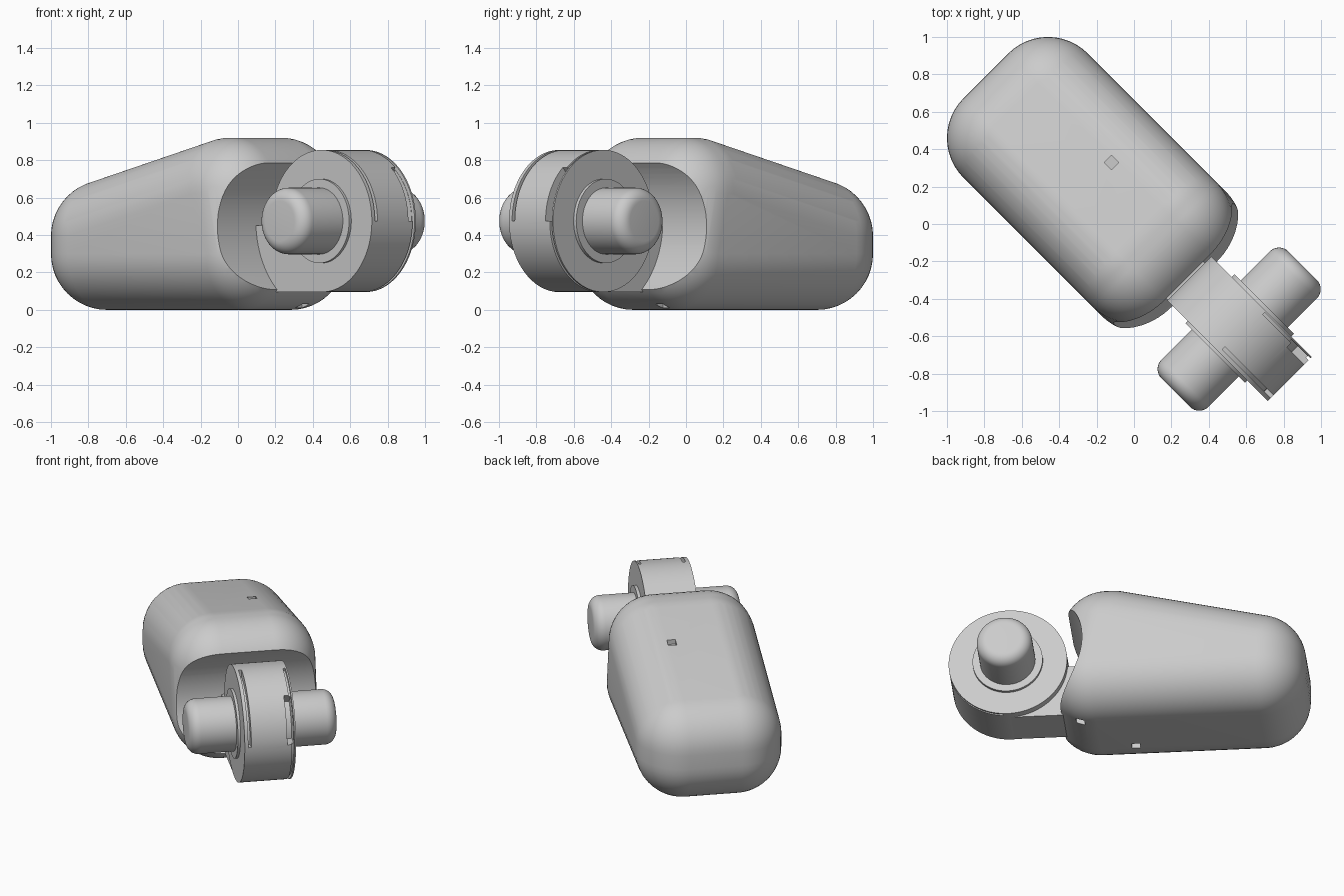
import bpy, bmesh, math
from mathutils import Matrix, Vector

if "Cube" in bpy.data.objects:
    bpy.data.objects.remove(bpy.data.objects["Cube"], do_unlink=True)

TURN = Matrix.Rotation(math.radians(-45), 4, 'Z')   # everything sits diagonally
HUB = Vector((0.795, 0, 0.475))                     # wheel centre before turning

grey = bpy.data.materials.new("plain_grey")
grey.use_nodes = True
grey.diffuse_color = (0.6, 0.6, 0.6, 1)
grey.node_tree.nodes["Principled BSDF"].inputs["Base Color"].default_value = (0.6, 0.6, 0.6, 1)


def make(name, bm):
    """Turn a bmesh into a diagonal object."""
    bmesh.ops.recalc_face_normals(bm, faces=bm.faces)
    bm.transform(TURN)
    mesh = bpy.data.meshes.new(name)
    bm.to_mesh(mesh)
    bm.free()
    mesh.materials.append(grey)
    obj = bpy.data.objects.new(name, mesh)
    bpy.context.collection.objects.link(obj)
    return obj


def activate(obj):
    bpy.ops.object.select_all(action='DESELECT')
    obj.select_set(True)
    bpy.context.view_layer.objects.active = obj


def smooth(obj):
    activate(obj)
    bpy.ops.object.shade_smooth_by_angle(angle=math.radians(30))


def cut(obj, cutters):
    for c in cutters:
        mod = obj.modifiers.new("cut", 'BOOLEAN')
        mod.operation, mod.solver, mod.object = 'DIFFERENCE', 'EXACT', c
        activate(obj)
        bpy.ops.object.modifier_apply(modifier=mod.name)
        bpy.data.objects.remove(c, do_unlink=True)


def slab(name, outline, y0, y1):
    """Extrude an x-z outline across the width."""
    bm = bmesh.new()
    face = bm.faces.new([bm.verts.new((x, y0, z)) for x, z in outline])
    new = bmesh.ops.extrude_face_region(bm, geom=[face])["geom"]
    bmesh.ops.translate(bm, vec=(0, y1 - y0, 0),
                        verts=[g for g in new if isinstance(g, bmesh.types.BMVert)])
    return make(name, bm)


def arc(radius, a0, a1, n):
    return [(HUB.x + radius * math.cos(math.radians(a0 + (a1 - a0) * i / n)),
             HUB.z + radius * math.sin(math.radians(a0 + (a1 - a0) * i / n)))
            for i in range(n + 1)]


def disc(name, radius, y0, y1, n=96):
    return slab(name, arc(radius, 0, 360, n)[:-1], y0, y1)


def groove(inner, a0, a1, y0, y1):
    return slab("groove_cutter", arc(inner, a0, a1, 32) + arc(0.45, a1, a0, 32), y0, y1)


def box(name, centre, size):
    bm = bmesh.new()
    bmesh.ops.create_cube(bm, size=1, matrix=Matrix.Translation(centre) @ Matrix.Diagonal((*size, 1)))
    return make(name, bm)


# Body: hull around equal balls gives one constant corner rounding
bm = bmesh.new()
for x, z in [(-0.82, 0.3), (-0.82, 0.395), (0.11, 0.62), (0.155, 0.62), (0.226, 0.3)]:
    for y in (-0.17, 0.17):
        bmesh.ops.create_uvsphere(bm, u_segments=48, v_segments=24, radius=0.3,
                                  matrix=Matrix.Translation((x, y, z)))
hull = bmesh.ops.convex_hull(bm, input=bm.verts)
bmesh.ops.delete(bm, geom=[v for v in bm.verts if not v.link_faces], context='VERTS')
inner = {g for g in hull["geom_interior"] + hull["geom_unused"]
         if g.is_valid and isinstance(g, bmesh.types.BMVert)}
bmesh.ops.delete(bm, geom=list(inner), context='VERTS')
bmesh.ops.dissolve_limit(bm, angle_limit=0.005, verts=bm.verts, edges=bm.edges)
body = make("body", bm)

# Wheel recess and small square holes
cut(body, [disc("recess_cutter", 0.5, -0.8, 0.8),
           box("hole_cutter", (-0.318, 0.148, 0.9), (0.055, 0.055, 0.2)),
           box("hole_cutter", (0.33, 0.155, 0), (0.055, 0.055, 0.12)),
           box("hole_cutter", (0.0, -0.15, 0), (0.055, 0.055, 0.12))])
smooth(body)

# Wheel with part-round grooves beside its cheeks
wheel = disc("wheel", 0.38, -0.163, 0.17)
cut(wheel, [groove(0.33, 0, 88, -0.14, -0.12),
            groove(0.36, -85, 85, 0.145, 0.16),
            groove(0.285, 0, 49, 0.113, 0.1585)])
smooth(wheel)

# Lower arm joining the wheel to the body
slab("lower_arm", [(0.28, 0.45), (0.28, 0.2), (0.4, 0.095), (0.78, 0.095), (0.78, 0.45)],
     -0.16, 0.12)

# Collars
for side, y0, y1 in (("right", -0.18, -0.15), ("left", 0.15, 0.19)):
    smooth(disc(side + "_collar", 0.225, y0, y1, 64))

# Axle: turned profile with rounded ends
bm = bmesh.new()
radius, half, fillet, steps = 0.178, 0.48, 0.07, 8
quarter = [(radius - fillet + fillet * math.sin(t), half - fillet + fillet * math.cos(t))
           for t in [math.pi / 2 * i / steps for i in range(steps + 1)]]
profile = [(0, half)] + quarter + [(r, -y) for r, y in reversed(quarter)] + [(0, -half)]
verts = [bm.verts.new(HUB + Vector((r, y, 0))) for r, y in profile]
edges = [bm.edges.new(pair) for pair in zip(verts, verts[1:])]
bmesh.ops.spin(bm, geom=verts + edges, cent=HUB, axis=(0, 1, 0), angle=math.tau, steps=64)
bmesh.ops.remove_doubles(bm, verts=bm.verts, dist=0.0005)
smooth(make("axle", bm))
